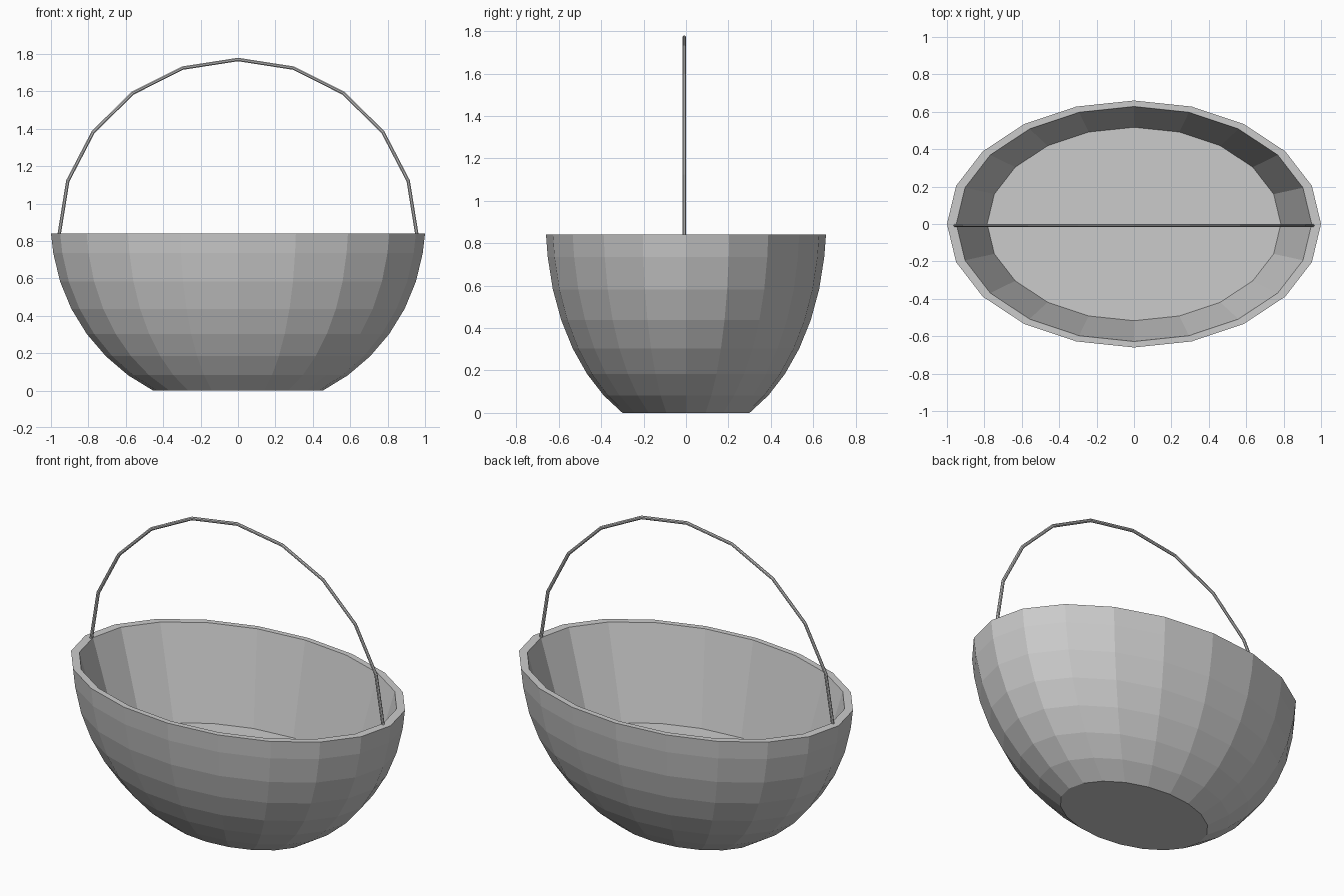
import bpy, bmesh, math

if "Cube" in bpy.data.objects:
    bpy.data.objects.remove(bpy.data.objects["Cube"])

SIDES = 20


def sweep(name, rings, closed_caps=True):
    """Skin a list of point rings into a flat-shaded closed solid."""
    bm = bmesh.new()
    loops = [[bm.verts.new(p) for p in ring] for ring in rings]
    n = len(loops[0])
    for a, b in zip(loops, loops[1:]):
        for i in range(n):
            j = (i + 1) % n
            bm.faces.new((a[i], a[j], b[j], b[i]))
    if closed_caps:
        bm.faces.new(loops[0])
        bm.faces.new(loops[-1])
    bmesh.ops.recalc_face_normals(bm, faces=bm.faces)
    mesh = bpy.data.meshes.new(name)
    bm.to_mesh(mesh)
    bm.free()
    obj = bpy.data.objects.new(name, mesh)
    bpy.context.collection.objects.link(obj)
    return obj


def ellipse(rx, ry, z):
    return [(rx * math.cos(2 * math.pi * i / SIDES),
             ry * math.sin(2 * math.pi * i / SIDES), z) for i in range(SIDES)]


# Basket bowl: rounded outside, rim, straight inner wall and raised floor
rings = []
for k in range(7, 0, -1):
    lat = math.radians(9 * k)
    r = math.cos(lat)
    rings.append(ellipse(r, 0.66 * r, 0.891 - math.sin(lat)))
rings.append(ellipse(1.0, 0.66, 0.84))
rings.append(ellipse(0.95, 0.628, 0.84))
rings.append(ellipse(0.785, 0.517, 0.303))
sweep("basket_bowl", rings)

# Handle: thin segmented hoop rising from the rim
tube = []
for i in range(11):
    a = math.pi * i / 10
    ring = []
    for s in range(8):
        t = 2 * math.pi * (s + 0.5) / 8
        off = 0.01 * math.cos(t)
        ring.append(((0.957 + off) * math.cos(a), -0.008 + 0.008 * math.sin(t),
                     0.83 + (0.94 + off) * math.sin(a)))
    tube.append(ring)
sweep("basket_handle", tube)
